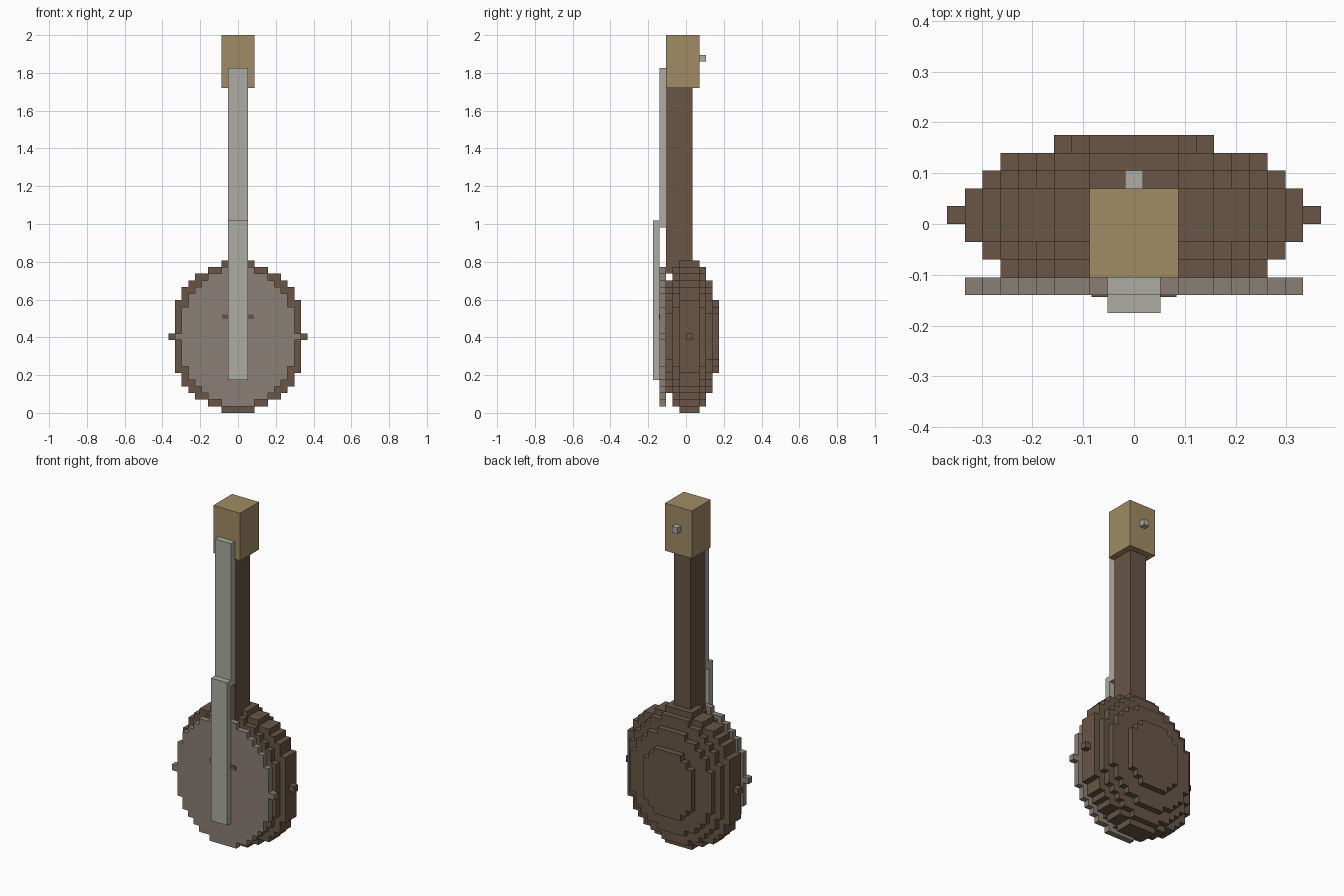
import bpy
import bmesh
import math

if "Cube" in bpy.data.objects:
    bpy.data.objects.remove(bpy.data.objects["Cube"])

U = 2 / 57          # one block
MID = 11.5          # drum centre height in blocks


def material(name, rgb):
    m = bpy.data.materials.new(name)
    m.diffuse_color = (*rgb, 1)
    m.use_nodes = True
    m.node_tree.nodes["Principled BSDF"].inputs["Base Color"].default_value = m.diffuse_color
    return m


BROWN = material("dark_wood", (0.138, 0.093, 0.061))
GOLD = material("pale_wood", (0.353, 0.262, 0.127))
GREY = material("light_grey", (0.413, 0.413, 0.366))
SKIN = material("drum_skin", (0.254, 0.216, 0.181))


def finish(name, bm, mat):
    bmesh.ops.recalc_face_normals(bm, faces=bm.faces[:])
    me = bpy.data.meshes.new(name)
    bm.to_mesh(me)
    bm.free()
    me.materials.append(mat)
    ob = bpy.data.objects.new(name, me)
    bpy.context.collection.objects.link(ob)
    return ob


def box(name, x, y, z, mat):
    """Box from (low, high) ranges given in blocks."""
    bm = bmesh.new()
    bmesh.ops.create_cube(bm, size=1)
    for v in bm.verts:
        v.co = [(r[0] if c < 0 else r[1]) * U for c, r in zip(v.co, (x, y, z))]
    return finish(name, bm, mat)


def ellipse_rows(a, b):
    """Half width of every block row of an upright ellipse."""
    n = int(2 * b)
    rows = []
    for i in range(n):
        d = abs(i + 0.5 - b)
        rows.append(math.floor(a * math.sqrt(1 - (d / b) ** 2) + 0.25) + 0.5)
    return rows


def disc(name, rows, y0, y1, mat):
    """Stepped disc: rows of half widths stacked about the drum centre."""
    z = MID - len(rows) / 2
    side = []
    for i, w in enumerate(rows):
        if not side or side[-1][0] != w:
            if side:
                side.append((side[-1][0], z + i))
            side.append((w, z + i))
    side.append((rows[-1], z + len(rows)))
    outline = side + [(-x, h) for x, h in reversed(side)]
    bm = bmesh.new()
    face = bm.faces.new([bm.verts.new((x * U, y0 * U, h * U)) for x, h in outline])
    ext = bmesh.ops.extrude_face_region(bm, geom=[face])
    moved = [g for g in ext["geom"] if isinstance(g, bmesh.types.BMVert)]
    bmesh.ops.translate(bm, verts=moved, vec=(0, (y1 - y0) * U, 0))
    return finish(name, bm, mat)


# Drum shell, front to back
end = [2.5, 4.5, 6.5, 7.5, 8.5, 8.5]
disc("shell_front", ellipse_rows(7.5, 8.5), -3, -2, BROWN)
disc("shell_front_step", ellipse_rows(8.5, 10.5), -2, -1, BROWN)
disc("shell_middle", end + [9.5] * 11 + end[::-1], -1, 2, BROWN)
disc("shell_back_step", ellipse_rows(8.5, 10.5), 2, 3, BROWN)
disc("shell_back", ellipse_rows(7.5, 8.5), 3, 4, BROWN)
disc("shell_back_cap", ellipse_rows(4.5, 5.5), 4, 5, BROWN)

# Drum skin
disc("drum_skin", ellipse_rows(8.5, 10.5), -4, -3, SKIN)

# Side pegs and the bridge marks on the skin
for s, side in ((-1, "left"), (1, "right")):
    box("shell_peg_" + side, sorted((s * 9.5, s * 10.5)), (0, 1), (11, 12), BROWN)
    box("skin_peg_" + side, sorted((s * 8.5, s * 9.5)), (-4, -3), (11, 12), SKIN)
    box("bridge_mark_" + side, sorted((s * 1.5, s * 2.4)), (-4.1, -4), (14.15, 14.85), BROWN)

# Neck, head and strings
box("neck", (-1.5, 1.5), (-3, 1), (21, 49), BROWN)
box("head", (-2.5, 2.5), (-3, 2), (49, 57), GOLD)
box("fretboard", (-1.5, 1.5), (-4, -3), (28, 52), GREY)
box("strings", (-1.5, 1.5), (-5, -4), (5, 29), GREY)
box("tuning_knob", (-0.5, 0.5), (2, 3), (53, 54), GREY)
